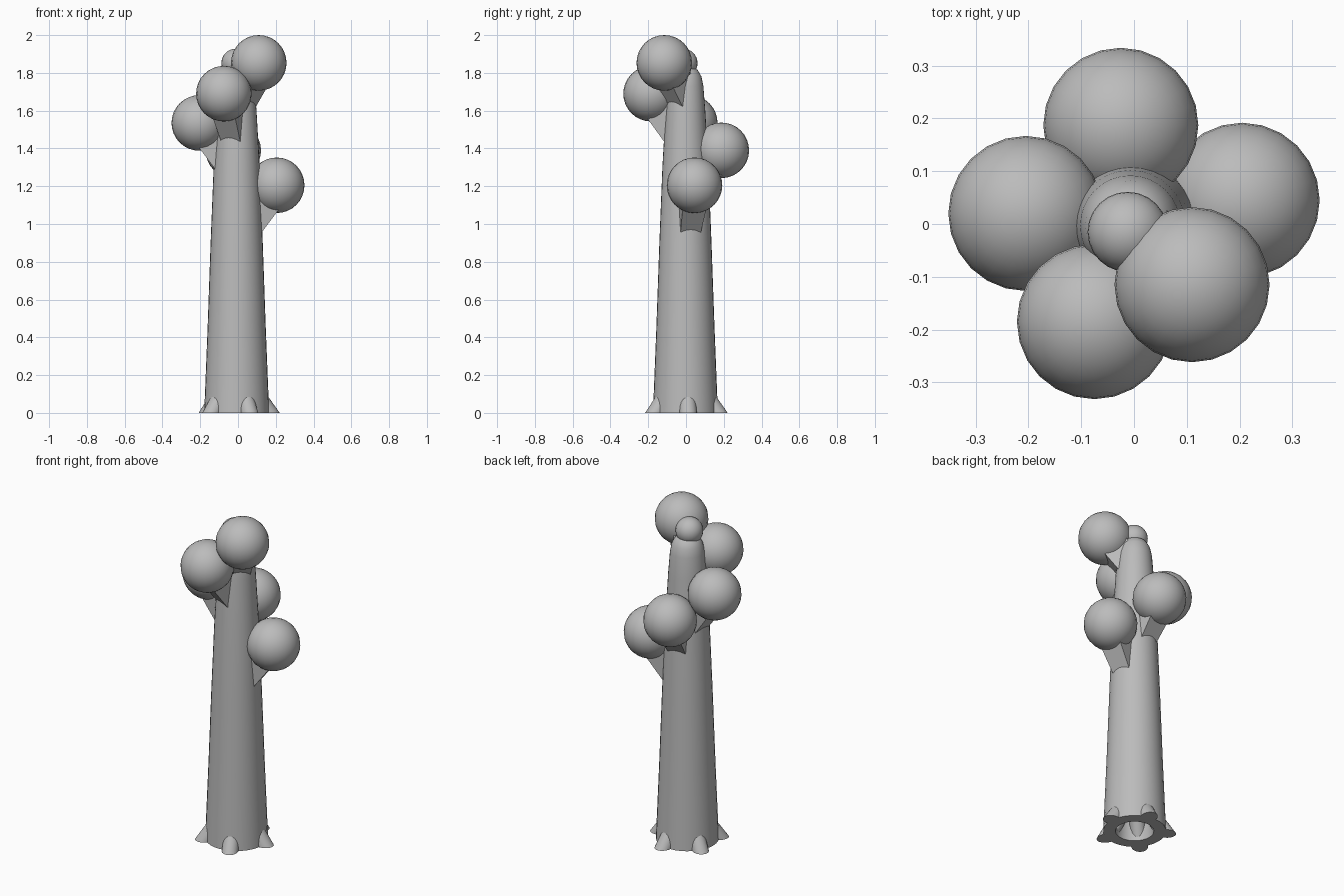
import bpy, bmesh, math
from mathutils import Matrix, Vector

cube = bpy.data.objects.get("Cube")
if cube:
    bpy.data.objects.remove(cube, do_unlink=True)

grey = bpy.data.materials.new("plain_grey")
grey.use_nodes = True
grey.diffuse_color = (0.5, 0.5, 0.5, 1)
grey.node_tree.nodes["Principled BSDF"].inputs["Base Color"].default_value = (0.5, 0.5, 0.5, 1)


def finish(name, bm, smooth=True):
    bmesh.ops.recalc_face_normals(bm, faces=bm.faces)
    mesh = bpy.data.meshes.new(name)
    bm.to_mesh(mesh)
    bm.free()
    mesh.materials.append(grey)
    obj = bpy.data.objects.new(name, mesh)
    bpy.context.collection.objects.link(obj)
    if smooth:
        bpy.ops.object.select_all(action="DESELECT")
        obj.select_set(True)
        bpy.context.view_layer.objects.active = obj
        bpy.ops.object.shade_smooth_by_angle(angle=math.radians(40))
    return obj


def ball(name, centre, radius):
    bm = bmesh.new()
    bmesh.ops.create_uvsphere(bm, u_segments=24, v_segments=16, radius=radius,
                              matrix=Matrix.Translation(centre))
    return finish(name, bm)


# Trunk: one turned profile, outer wall with domed top, then the hollow inside
AXIS = Vector((-0.007, -0.003, 0))
profile = [(0, 1.84), (0.035, 1.835), (0.065, 1.815), (0.085, 1.78), (0.095, 1.73),
           (0.105, 1.6), (0.122, 1.3), (0.138, 0.9), (0.154, 0.45), (0.172, 0),
           (0.105, 0), (0.1, 0.06), (0.06, 1.5), (0, 1.52)]
bm = bmesh.new()
verts = [bm.verts.new((r, 0, z)) for r, z in profile]
edges = [bm.edges.new(pair) for pair in zip(verts, verts[1:])]
bmesh.ops.spin(bm, geom=verts + edges, cent=(0, 0, 0), axis=(0, 0, 1),
               angle=math.tau, steps=32)
bmesh.ops.remove_doubles(bm, verts=bm.verts, dist=0.0005)
bmesh.ops.translate(bm, verts=bm.verts, vec=AXIS)
finish("trunk", bm)

# Roots: five slanted round pegs, cut flat at the ground
for i in range(5):
    turn = Matrix.Rotation(math.radians(5 + 72 * i), 4, "Z")
    bm = bmesh.new()
    bmesh.ops.create_cone(bm, cap_ends=True, segments=20, radius1=0.046, radius2=0.044, depth=0.2)
    tilt = Matrix.Rotation(math.radians(-35), 4, "Y")
    bm.transform(Matrix.Translation(AXIS) @ turn @ Matrix.Translation((0.145, 0, 0.04)) @ tilt)
    bmesh.ops.bisect_plane(bm, geom=bm.verts[:] + bm.edges[:] + bm.faces[:],
                           plane_co=(0, 0, 0), plane_no=(0, 0, -1), clear_outer=True)
    bmesh.ops.holes_fill(bm, edges=[e for e in bm.edges if e.is_boundary])
    finish(f"root_{i + 1}", bm)

# Foliage balls, each on a square slanted branch
crowns = [(0.11, -0.115, 1.853), (-0.075, -0.185, 1.69), (-0.205, 0.02, 1.535),
          (-0.025, 0.187, 1.39), (0.205, 0.045, 1.205)]
for i, centre in enumerate(crowns):
    ball(f"foliage_{i + 1}", centre, 0.147)
    out = Vector((centre[0], centre[1], 0)).normalized()
    along = out * 0.6 + Vector((0, 0, 0.8))
    side = Vector((0, 0, 1)).cross(out)
    bm = bmesh.new()
    bmesh.ops.create_cube(bm, size=1)
    frame = Matrix((side, along.cross(side), along)).transposed()
    for v in bm.verts:
        tip = v.co.z > 0
        flat = Vector((v.co.x * (0.14 if tip else 0.105), v.co.y * 0.15, 0 if tip else -0.3))
        v.co = Vector(centre) + frame @ flat
    finish(f"branch_{i + 1}", bm, smooth=False)

# Small bud on the very top
ball("top_bud", (-0.012, -0.015, 1.852), 0.076)
